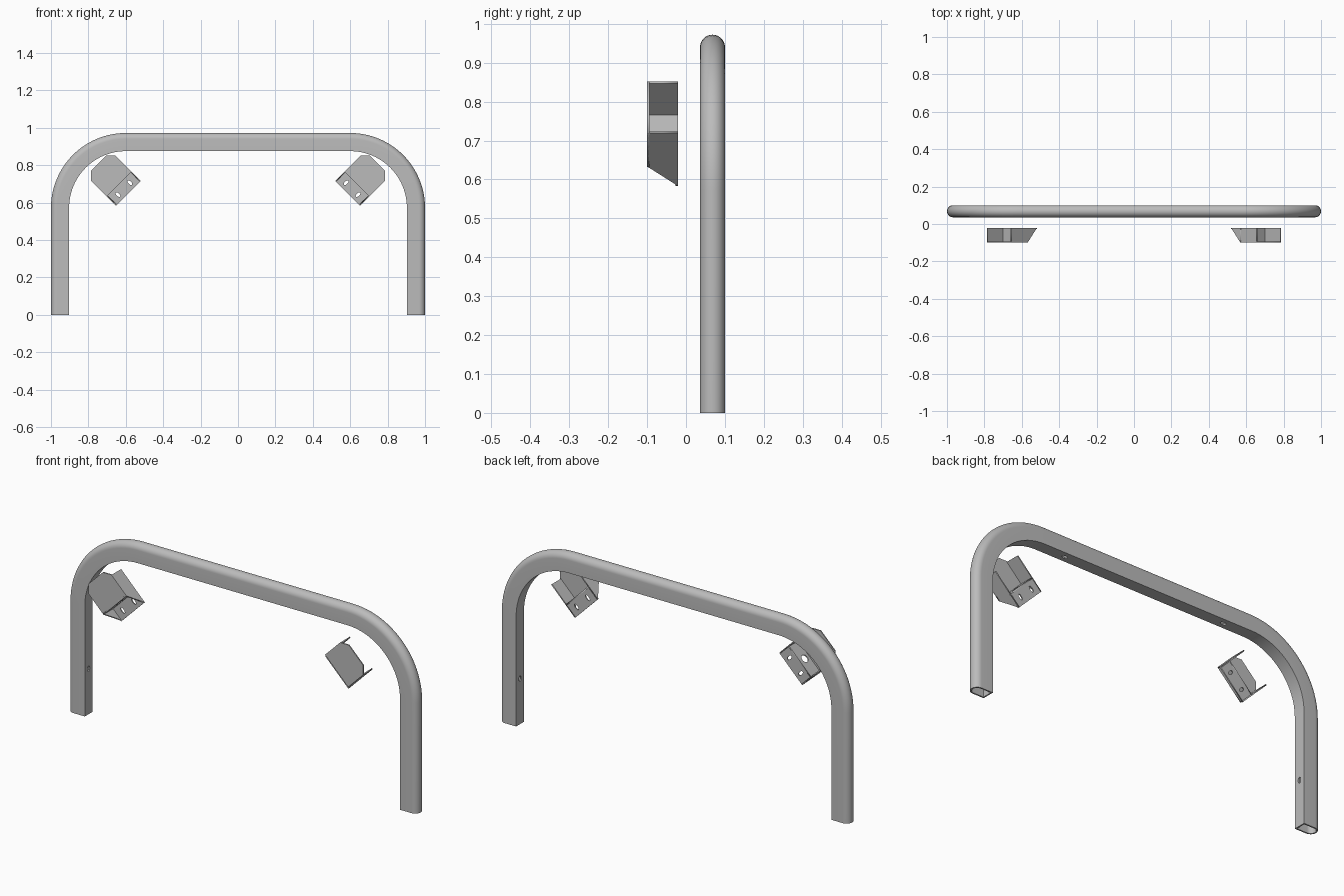
import bpy, bmesh
from math import sin, cos, pi, radians, sqrt
from mathutils import Matrix, Vector

if "Cube" in bpy.data.objects:
    bpy.data.objects.remove(bpy.data.objects["Cube"], do_unlink=True)

steel = bpy.data.materials.new("grey_steel")
steel.use_nodes = True
GREY = (0.5, 0.5, 0.5, 1)
steel.diffuse_color = GREY
steel.node_tree.nodes["Principled BSDF"].inputs["Base Color"].default_value = GREY


def activate(obj):
    bpy.ops.object.select_all(action="DESELECT")
    obj.select_set(True)
    bpy.context.view_layer.objects.active = obj


def link(name, data):
    obj = bpy.data.objects.new(name, data)
    bpy.context.collection.objects.link(obj)
    obj.data.materials.append(steel)
    return obj


# Bent tube: D-shaped hollow section swept along an arch
HALF, DEPTH, BEND, TUBE_Y = 0.032, 0.097, 0.4, 0.068
TOP = 0.972


def section(inset):
    """Points (distance in from outer face, y): round outside, flat inside."""
    r = HALF - inset
    arc = [(HALF - r * sin(a), r * cos(a)) for a in (pi * i / 20 for i in range(21))]
    return [(DEPTH - inset, r)] + arc + [(DEPTH - inset, -r)]


def arch_frames():
    """Outer path points with their outward directions."""
    frames = [(Vector((1, 0, 0)), Vector((1, 0, 0)))]
    for centre_x, start in ((1 - BEND, 0), (BEND - 1, 90)):
        centre = Vector((centre_x, 0, TOP - BEND))
        for i in range(25):
            a = radians(start + 90 * i / 24)
            out = Vector((cos(a), 0, sin(a)))
            frames.append((centre + out * BEND, out))
    return frames + [(Vector((-1, 0, 0)), Vector((-1, 0, 0)))]


bm = bmesh.new()
frames = arch_frames()
shells = []
for inset in (0, 0.007):
    shells.append([[bm.verts.new(p - out * d + Vector((0, TUBE_Y + y, 0)))
                    for d, y in section(inset)] for p, out in frames])


def skin(a, b):
    for i in range(len(a)):
        j = (i + 1) % len(a)
        bm.faces.new((a[i], a[j], b[j], b[i]))


for rings in shells:
    for a, b in zip(rings, rings[1:]):
        skin(a, b)
for end in (0, -1):
    skin(shells[0][end], shells[1][end])
bmesh.ops.recalc_face_normals(bm, faces=bm.faces)
mesh = bpy.data.meshes.new("bent_tube")
bm.to_mesh(mesh)
bm.free()
tube = link("bent_tube", mesh)

# Small slots through the inner wall of the legs and the top bar
bm = bmesh.new()
for s in (1, -1):
    for place, turn in (((s * (1 - DEPTH), TUBE_Y, 0.235), Matrix.Rotation(pi / 2, 4, "Y")),
                        ((s * 0.46, TUBE_Y, TOP - DEPTH), Matrix.Identity(4))):
        bmesh.ops.create_cone(bm, cap_ends=True, segments=20, radius1=0.015,
                              radius2=0.015, depth=0.04,
                              matrix=Matrix.Translation(place) @ turn
                              @ Matrix.Diagonal((1, 0.6, 1, 1)))
mesh = bpy.data.meshes.new("slot_cutter")
bm.to_mesh(mesh)
bm.free()
cutter = link("slot_cutter", mesh)
cutter.hide_render = True
activate(tube)
cut = tube.modifiers.new("slots", "BOOLEAN")
cut.object = cutter
cut.solver = "EXACT"
bpy.ops.object.modifier_apply(modifier=cut.name)
bpy.data.objects.remove(cutter, do_unlink=True)
bpy.ops.object.shade_smooth_by_angle(angle=radians(30))

# Sheet-metal brackets, tilted 45 degrees: u points to the bend, v runs across
U = Vector((1, 0, 1)) / sqrt(2)
V = Vector((-1, 0, 1)) / sqrt(2)
Y = Vector((0, 1, 0))
THICK = 0.006
FRONT, BACK = -0.1, -0.021
FOOT, WALL, MOUTH, TIP = 0.873, 0.943, 1.065, 1.1
LOW, HIGH = -0.048, 0.139
MID = (LOW + HIGH) / 2


def ellipse(a, b, ra, rb):
    return [(a + ra * cos(t), b + rb * sin(t)) for t in (2 * pi * i / 20 for i in range(20))]


def plate(name, axis_a, axis_b, offset, outline, holes=()):
    """Flat plate of sheet metal with holes, mirrored to the other side."""
    curve = bpy.data.curves.new(name, "CURVE")
    curve.dimensions = "2D"
    curve.fill_mode = "BOTH"
    curve.extrude = THICK / 2
    for loop in (outline, *holes):
        spline = curve.splines.new("POLY")
        spline.points.add(len(loop) - 1)
        for point, (a, b) in zip(spline.points, loop):
            point.co = (a, b, 0, 1)
        spline.use_cyclic_u = True
    obj = link(name, curve)
    activate(obj)
    bpy.ops.object.convert(target="MESH")
    obj = bpy.context.object
    normal = axis_a.cross(axis_b)
    obj.data.transform(Matrix.Translation(offset)
                       @ Matrix((axis_a, axis_b, normal)).transposed().to_4x4())
    mirror = obj.modifiers.new("other_side", "MIRROR")
    mirror.use_mirror_merge = False
    return obj


half = THICK / 2
plate("bracket_front", U, V, Y * (FRONT + half),
      [(WALL, LOW), (MOUTH, LOW), (TIP, LOW + 0.035), (TIP, HIGH - 0.035),
       (MOUTH, HIGH), (WALL, HIGH)])
for name, v in (("bracket_lower_side", LOW + half), ("bracket_upper_side", HIGH - half)):
    plate(name, U, Y, V * v,
          [(WALL, FRONT), (MOUTH, FRONT), (MOUTH, BACK), (FOOT, BACK), (WALL - 0.01, FRONT + 0.012)])
plate("bracket_wall", V, Y, U * (WALL + half),
      [(LOW, FRONT), (HIGH, FRONT), (HIGH, BACK), (LOW, BACK)],
      [ellipse(MID, (FRONT + BACK) / 2, 0.02, 0.02)])
plate("bracket_foot", U, V, Y * (BACK - half),
      [(FOOT, LOW), (WALL, LOW), (WALL, HIGH), (FOOT, HIGH)],
      [ellipse(0.908, MID + s * 0.045, 0.016, 0.008) for s in (1, -1)])
